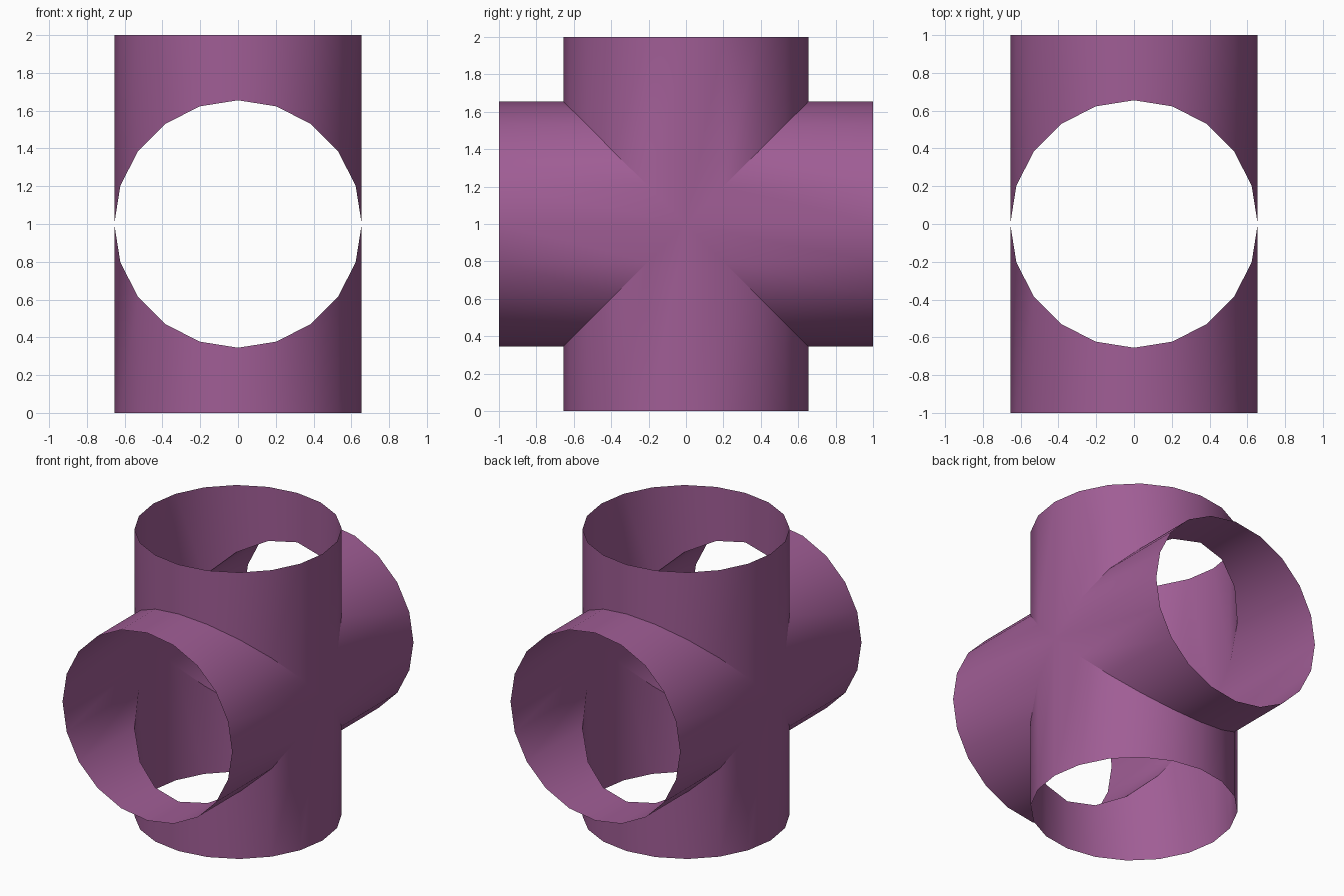
import bpy, bmesh, math
from mathutils import Matrix, Vector

if "Cube" in bpy.data.objects:
    bpy.data.objects.remove(bpy.data.objects["Cube"])

RADIUS, SIDES, HALF_LENGTH = 0.655, 20, 1.0


def add_arm(bm, turn):
    """One open tube arm, mitred where it meets its neighbours."""
    rot = Matrix.Rotation(turn, 3, 'X')
    inner, outer = [], []
    for i in range(SIDES):
        a = 2 * math.pi * i / SIDES
        x, y = RADIUS * math.cos(a), RADIUS * math.sin(a)
        for ring, z in ((inner, abs(y)), (outer, HALF_LENGTH)):
            ring.append(bm.verts.new(rot @ Vector((x, y, z)) + Vector((0, 0, HALF_LENGTH))))
    for i in range(SIDES):
        j = (i + 1) % SIDES
        bm.faces.new((inner[i], inner[j], outer[j], outer[i]))


# Four arms: up, down, front and back, welded along the mitres
bm = bmesh.new()
for k in range(4):
    add_arm(bm, k * math.pi / 2)
bmesh.ops.remove_doubles(bm, verts=bm.verts, dist=0.0005)
mesh = bpy.data.meshes.new("cross_pipe")
bm.to_mesh(mesh)
bm.free()

pipe = bpy.data.objects.new("cross_pipe", mesh)
bpy.context.collection.objects.link(pipe)

# Purple finish
mat = bpy.data.materials.new("purple")
mat.diffuse_color = (0.35, 0.11, 0.30, 1)
mat.use_nodes = True
mat.node_tree.nodes["Principled BSDF"].inputs["Base Color"].default_value = mat.diffuse_color
mesh.materials.append(mat)

# Smooth tubes, crisp mitre edges
bpy.context.view_layer.objects.active = pipe
pipe.select_set(True)
bpy.ops.object.shade_smooth_by_angle(angle=math.radians(30))
